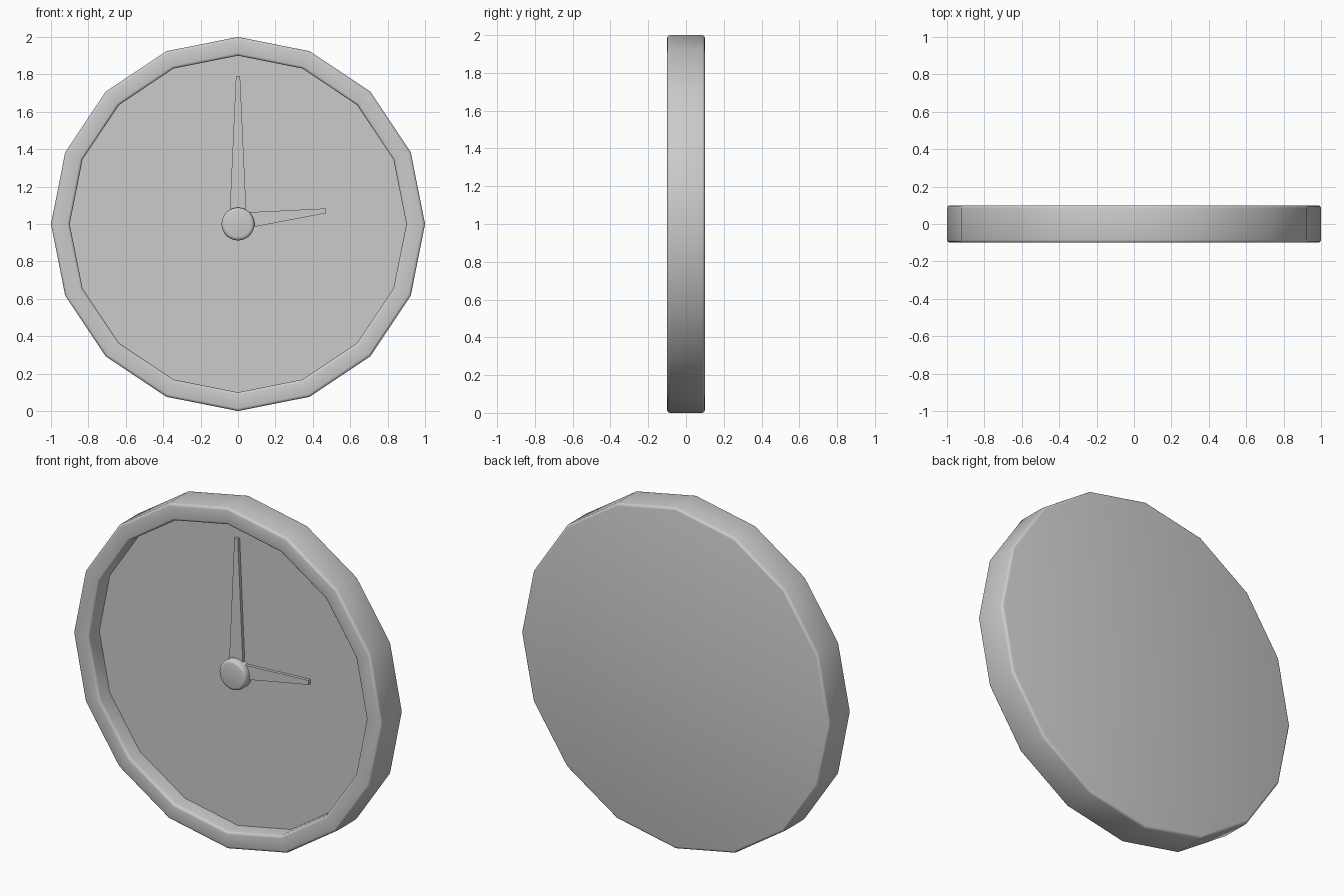
import bpy, bmesh, math

if "Cube" in bpy.data.objects:
    bpy.data.objects.remove(bpy.data.objects["Cube"])


def finish(bm, name):
    bmesh.ops.remove_doubles(bm, verts=bm.verts, dist=1e-5)
    bmesh.ops.recalc_face_normals(bm, faces=bm.faces)
    me = bpy.data.meshes.new(name)
    bm.to_mesh(me)
    bm.free()
    ob = bpy.data.objects.new(name, me)
    bpy.context.collection.objects.link(ob)
    bpy.ops.object.select_all(action='DESELECT')
    ob.select_set(True)
    bpy.context.view_layer.objects.active = ob
    bpy.ops.object.shade_smooth_by_angle(angle=math.radians(35))
    return ob


def arc(r, y, radius, start, end, n=3):
    """Rounded corner: points around centre (r, y), angles in degrees."""
    out = []
    for i in range(n + 1):
        a = math.radians(start + (end - start) * i / n)
        out.append((r + radius * math.cos(a), y + radius * math.sin(a)))
    return out


def lathe(name, profile, sides):
    """Turn an open (radius, y) profile about the y axis; cap both ends flat."""
    bm = bmesh.new()
    rings = []
    for r, y in profile:
        rings.append([bm.verts.new((r * math.cos(2 * math.pi * i / sides), y,
                                    1 + r * math.sin(2 * math.pi * i / sides)))
                      for i in range(sides)])
    for a, b in zip(rings, rings[1:]):
        for i in range(sides):
            j = (i + 1) % sides
            bm.faces.new((a[i], a[j], b[j], b[i]))
    bm.faces.new(rings[0])
    bm.faces.new(rings[-1])
    return finish(bm, name)


def hand(name, outline, front, back):
    """Thin tapered plate from an (x, z) outline."""
    bm = bmesh.new()
    face = bm.faces.new([bm.verts.new((x, back, z)) for x, z in outline])
    ext = bmesh.ops.extrude_face_region(bm, geom=[face], use_keep_orig=True)
    for v in ext['geom']:
        if isinstance(v, bmesh.types.BMVert):
            v.co.y = front
    return finish(bm, name)


# Case: recessed dial, raised rounded rim, flat back
b = 0.015
case = [(0.9, 0.0)]
case += arc(0.9 + b, -0.1 + b, b, 180, 270)
case += arc(1 - b, -0.1 + b, b, -90, 0)
case += arc(1 - b, 0.1 - b, b, 0, 90)
lathe("clock_case", case, 16)

# Hands
hand("minute_hand", [(-0.047, 1.0), (0.047, 1.0), (0.011, 1.79), (-0.011, 1.79)], -0.018, 0.002)
hand("hour_hand", [(0.0, 1.06), (0.0, 0.968), (0.472, 1.058), (0.469, 1.083)], -0.018, 0.002)

# Centre cap
c = 0.018
lathe("centre_cap", [(0.088, 0.002)] + arc(0.088 - c, -0.057 + c, c, 0, -90), 32)
